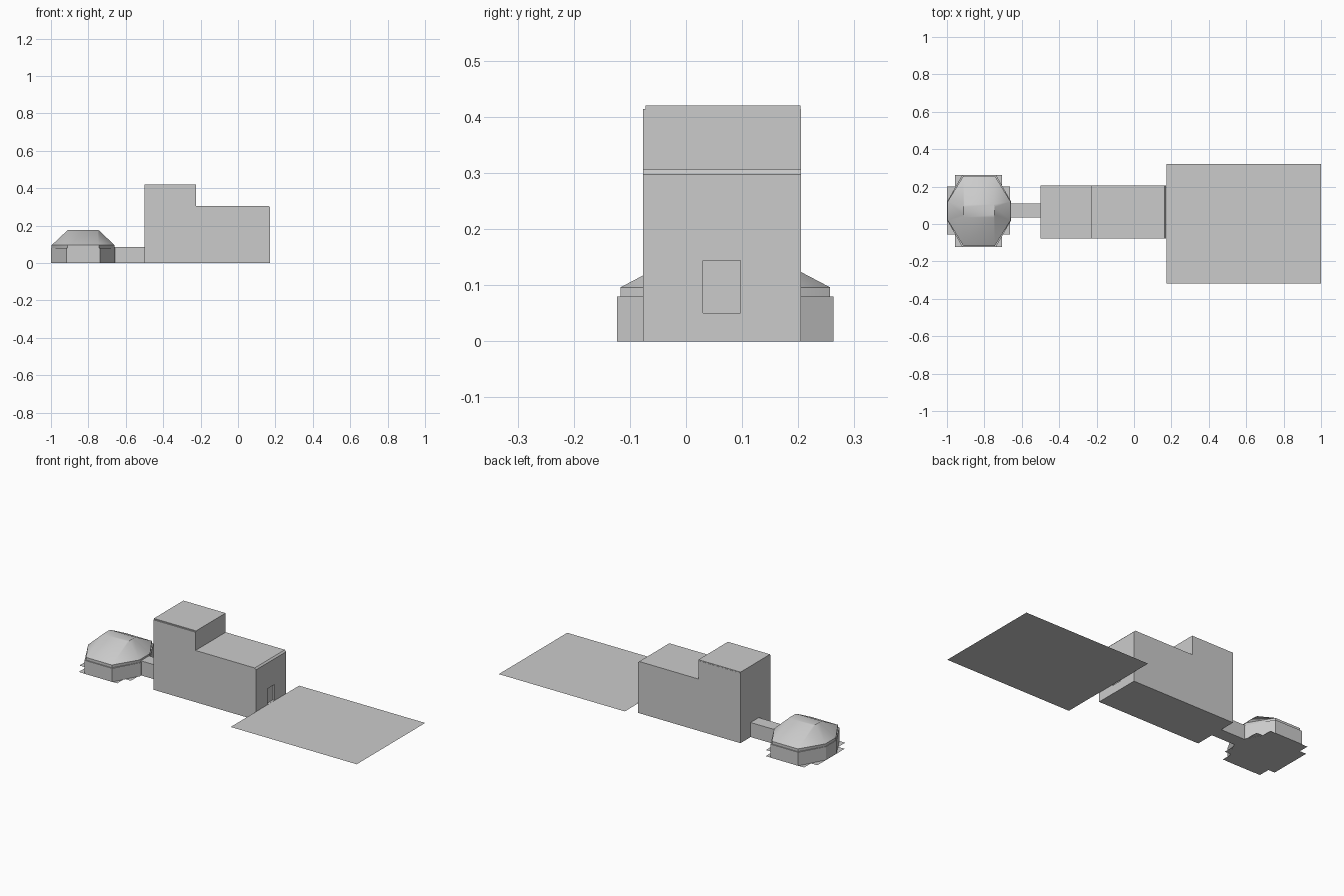
import bpy, bmesh

if "Cube" in bpy.data.objects:
    bpy.data.objects.remove(bpy.data.objects["Cube"])


def finish(name, bm, smooth=False):
    mesh = bpy.data.meshes.new(name)
    bm.to_mesh(mesh)
    bm.free()
    ob = bpy.data.objects.new(name, mesh)
    bpy.context.collection.objects.link(ob)
    if smooth:
        bpy.context.view_layer.objects.active = ob
        ob.select_set(True)
        bpy.ops.object.shade_smooth_by_angle(angle=0.75)
        ob.select_set(False)
    return ob


def loft(name, rings, smooth=False):
    """Closed solid from a stack of matching rings of points."""
    bm = bmesh.new()
    loops = [[bm.verts.new(p) for p in ring] for ring in rings]
    n = len(loops[0])
    for a, b in zip(loops, loops[1:]):
        for i in range(n):
            j = (i + 1) % n
            bm.faces.new((a[i], a[j], b[j], b[i]))
    bm.faces.new(loops[0][::-1])
    bm.faces.new(loops[-1])
    bmesh.ops.recalc_face_normals(bm, faces=bm.faces[:])
    return finish(name, bm, smooth)


def rect(x0, x1, y0, y1, z):
    return [(x0, y0, z), (x1, y0, z), (x1, y1, z), (x0, y1, z)]


def box(name, x0, x1, y0, y1, z0, z1):
    return loft(name, [rect(x0, x1, y0, y1, z0), rect(x0, x1, y0, y1, z1)])


def plate(name, x0, x1, y0, y1, z=0):
    bm = bmesh.new()
    bm.faces.new([bm.verts.new(p) for p in rect(x0, x1, y0, y1, z)])
    return finish(name, bm)


def octagon(hx, hy, ix, iy, z, cx=-0.828, cy=0.07):
    pts = [(ix, -hy), (hx, -iy), (hx, iy), (ix, hy),
           (-ix, hy), (-hx, iy), (-hx, -iy), (-ix, -hy)]
    return [(cx + x, cy + y, z) for x, y in pts]


# Main building: stepped profile extruded across its width
Y0, Y1 = -0.077, 0.205
profile = [(-0.5, 0), (0.172, 0), (0.172, 0.297), (-0.224, 0.297),
           (-0.224, 0.414), (-0.5, 0.414)]
body = loft("main_building", [[(x, y, z) for x, z in profile] for y in (Y0, Y1)])

# Shallow doorway cut into the end wall
cutter = box("doorway_cutter", 0.16, 0.2, 0.03, 0.097, 0.05, 0.144)
cutter.hide_render = True
cutter.hide_viewport = True
cut = body.modifiers.new("doorway", 'BOOLEAN')
cut.operation = 'DIFFERENCE'
cut.object = cutter

# Thin roof slabs, the lower one sloping at its open end
box("tower_roof", -0.5, -0.224, Y0 + 0.005, Y1 - 0.001, 0.414, 0.42)
loft("low_roof", [rect(-0.224, 0.172, Y0, Y1, 0.297),
                  rect(-0.224, 0.163, Y0, Y1, 0.306)])

# Raised forecourt at doorway level
plate("forecourt", 0.175, 1.0, -0.318, 0.322, 0.052)

# Corridor to the pavilion
box("corridor", -0.67, -0.498, 0.034, 0.11, 0, 0.086)

# Pavilion floor plates stepping out at the corners
plate("floor_long", -0.957, -0.705, -0.122, 0.262)
plate("floor_wide", -1.0, -0.663, -0.055, 0.2, 0.001)

# Pavilion walls and low hipped dome
loft("pavilion_walls", [octagon(0.171, 0.193, 0.09, 0.05, z) for z in (0, 0.08)])
loft("pavilion_dome", [octagon(0.168, 0.187, 0.084, 0.05, 0.08),
                       octagon(0.168, 0.187, 0.084, 0.05, 0.096),
                       octagon(0.083, 0.035, 0.078, 0.02, 0.176)], smooth=True)
